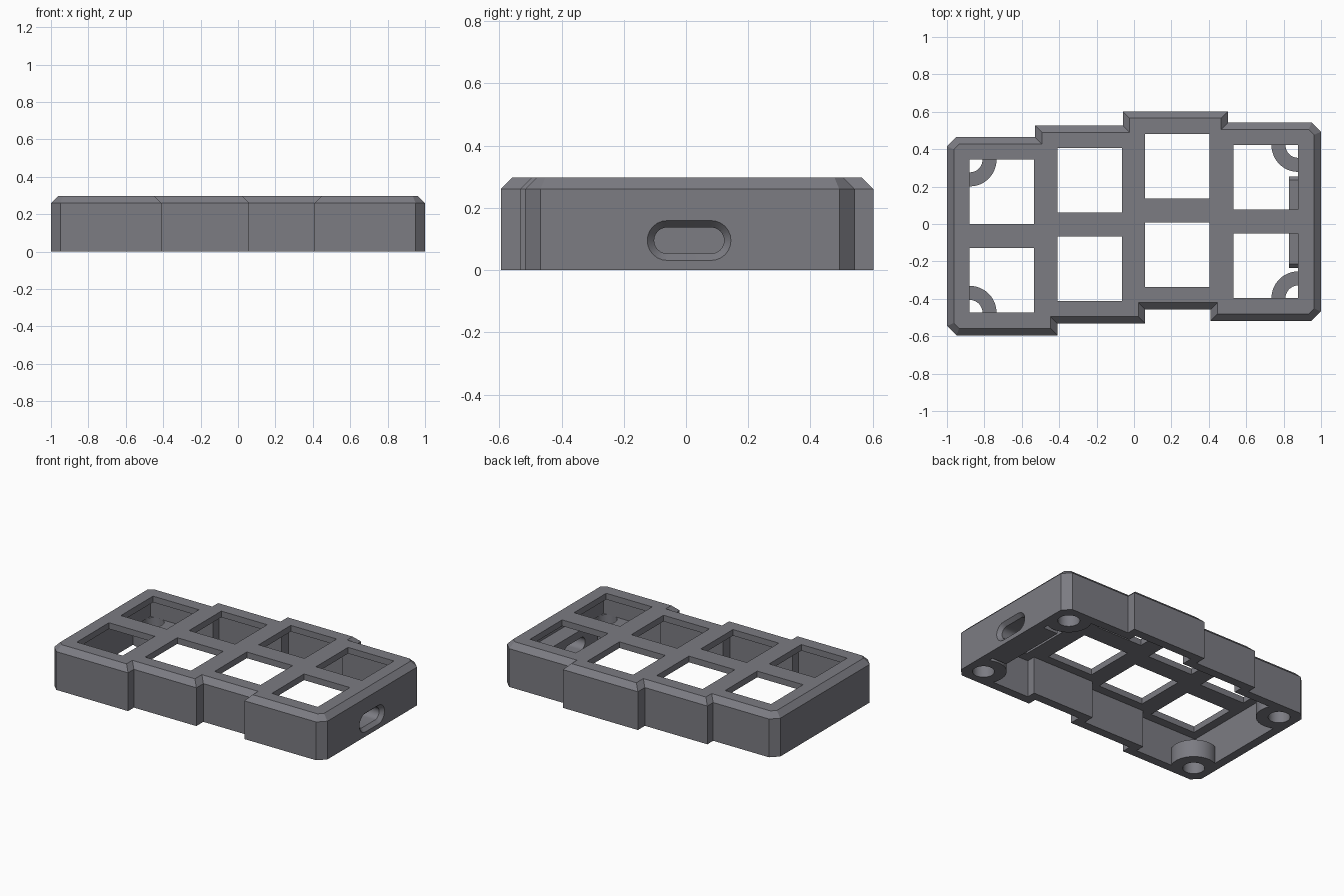
import bpy, bmesh, math
from mathutils import Vector

if "Cube" in bpy.data.objects:
    bpy.data.objects.remove(bpy.data.objects["Cube"])

H, BEVEL, WALL, PLATE = 0.297, 0.037, 0.06, 0.042
BOSS_H, BOSS_R, SCREW_R = 0.12, 0.143, 0.068
HOLE, PITCH = 0.345, 0.475           # opening size, row pitch
COLS = [(-0.7075, -0.065), (-0.2375, -0.0025), (0.2325, 0.0725), (0.705, 0.0125)]

grey = bpy.data.materials.new("dark_grey_plastic")
grey.diffuse_color = (0.2, 0.2, 0.225, 1)
grey.use_nodes = True
grey.node_tree.nodes["Principled BSDF"].inputs["Base Color"].default_value = grey.diffuse_color


def loft(name, rings):
    """Closed solid through matching rings of points."""
    bm = bmesh.new()
    vs = [[bm.verts.new(p) for p in r] for r in rings]
    n = len(vs[0])
    for a, b in zip(vs, vs[1:]):
        for i in range(n):
            j = (i + 1) % n
            bm.faces.new((a[i], a[j], b[j], b[i]))
    bm.faces.new(vs[0][::-1])
    bm.faces.new(vs[-1])
    bmesh.ops.recalc_face_normals(bm, faces=bm.faces)
    me = bpy.data.meshes.new(name)
    bm.to_mesh(me)
    bm.free()
    me.materials.append(grey)
    ob = bpy.data.objects.new(name, me)
    bpy.context.collection.objects.link(ob)
    return ob


def prism(name, pts, z0, z1):
    return loft(name, [[(x, y, z) for x, y in pts] for z in (z0, z1)])


def circle(cx, cy, r, n=48):
    return [(cx + r * math.cos(2 * math.pi * i / n),
             cy + r * math.sin(2 * math.pi * i / n)) for i in range(n)]


def rect(cx, cy, w, h):
    return [(cx + sx * w / 2, cy + sy * h / 2)
            for sx, sy in ((-1, -1), (1, -1), (1, 1), (-1, 1))]


def offset(pts, d):
    """Mitred offset of a counter-clockwise outline, outward for d > 0."""
    out = []
    for i, p in enumerate(pts):
        p = Vector(p)
        u = (p - Vector(pts[i - 1])).normalized()
        v = (Vector(pts[(i + 1) % len(pts)]) - p).normalized()
        a, b = Vector((u.y, -u.x)), Vector((v.y, -v.x))
        out.append(tuple(p + (a + b) * d / (1 + a.dot(b))))
    return out


def cut(target, cutter):
    bpy.context.view_layer.objects.active = target
    m = target.modifiers.new("cut", 'BOOLEAN')
    m.operation, m.solver, m.object = 'DIFFERENCE', 'EXACT', cutter
    bpy.ops.object.modifier_apply(modifier=m.name)
    bpy.data.objects.remove(cutter, do_unlink=True)


# Stepped inner outline, one step per key column
low_x, high_x = [-0.94, -0.47, 0, 0.47, 0.94], [-0.94, -0.47, 0, 0.443, 0.94]
low, high = [], []
for i, (cx, cy) in enumerate(COLS):
    low += [(low_x[i], cy - 0.47), (low_x[i + 1], cy - 0.47)]
    high += [(high_x[i], cy + 0.47), (high_x[i + 1], cy + 0.47)]
inner = low + high[::-1]

# Outer outline with the four extreme corners chamfered
outer = []
full = offset(inner, WALL)
for i, p in enumerate(full):
    p = Vector(p)
    if i in (0, 7, 8, 15):
        for q in (full[i - 1], full[(i + 1) % 16]):
            outer.append(tuple(p + (Vector(q) - p).normalized() * 0.05))
    else:
        outer.append(tuple(p))

# Case body with bevelled top edge
top = offset(outer, -BEVEL)
case = loft("keypad_case", [[(x, y, 0) for x, y in outer],
                            [(x, y, H - BEVEL) for x, y in outer],
                            [(x, y, H) for x, y in top]])

# Cavity, leaving the corner screw bosses and the port pad standing
cavity = prism("cavity", inner, -0.1, H - PLATE)
bosses = [(sx * 0.878, COLS[c][1] + sy * 0.409)
          for sx, c in ((-1, 0), (1, 3)) for sy in (-1, 1)]
for x, y in bosses:
    cut(cavity, prism("boss", circle(x, y, BOSS_R), -0.2, BOSS_H))
pad = [(-0.235, -0.005), (0.255, -0.005), (0.255, 0.17), (0.235, 0.19),
       (-0.215, 0.19), (-0.235, 0.17)]
cut(cavity, loft("port_pad", [[(x, y, z) for y, z in pad] for x in (0.83, 1.1)]))
cut(case, cavity)

# Screw holes
for x, y in bosses:
    cut(case, prism("screw_hole", circle(x, y, SCREW_R, 32), -0.1, BOSS_H + 0.001))

# Square key openings
for cx, cy in COLS:
    for s in (-1, 1):
        cy2 = cy + s * 0.2365
        cut(case, prism("key_opening", rect(cx, cy2, HOLE, HOLE), 0.2, 0.4))


# Cable port with flared mouth
def slot(x, r, n=12):
    pts = []
    for s in (1, -1):
        for k in range(n + 1):
            a = -math.pi / 2 + math.pi * k / n
            pts.append((x, 0.01 + s * (0.0705 + r * math.cos(a)),
                        0.095 + s * r * math.sin(a)))
    return pts


cut(case, loft("cable_port", [slot(0.75, 0.042), slot(0.975, 0.042), slot(1.025, 0.086)]))

bpy.ops.object.select_all(action='DESELECT')
case.select_set(True)
bpy.context.view_layer.objects.active = case
bpy.ops.object.shade_smooth_by_angle(angle=math.radians(25))
